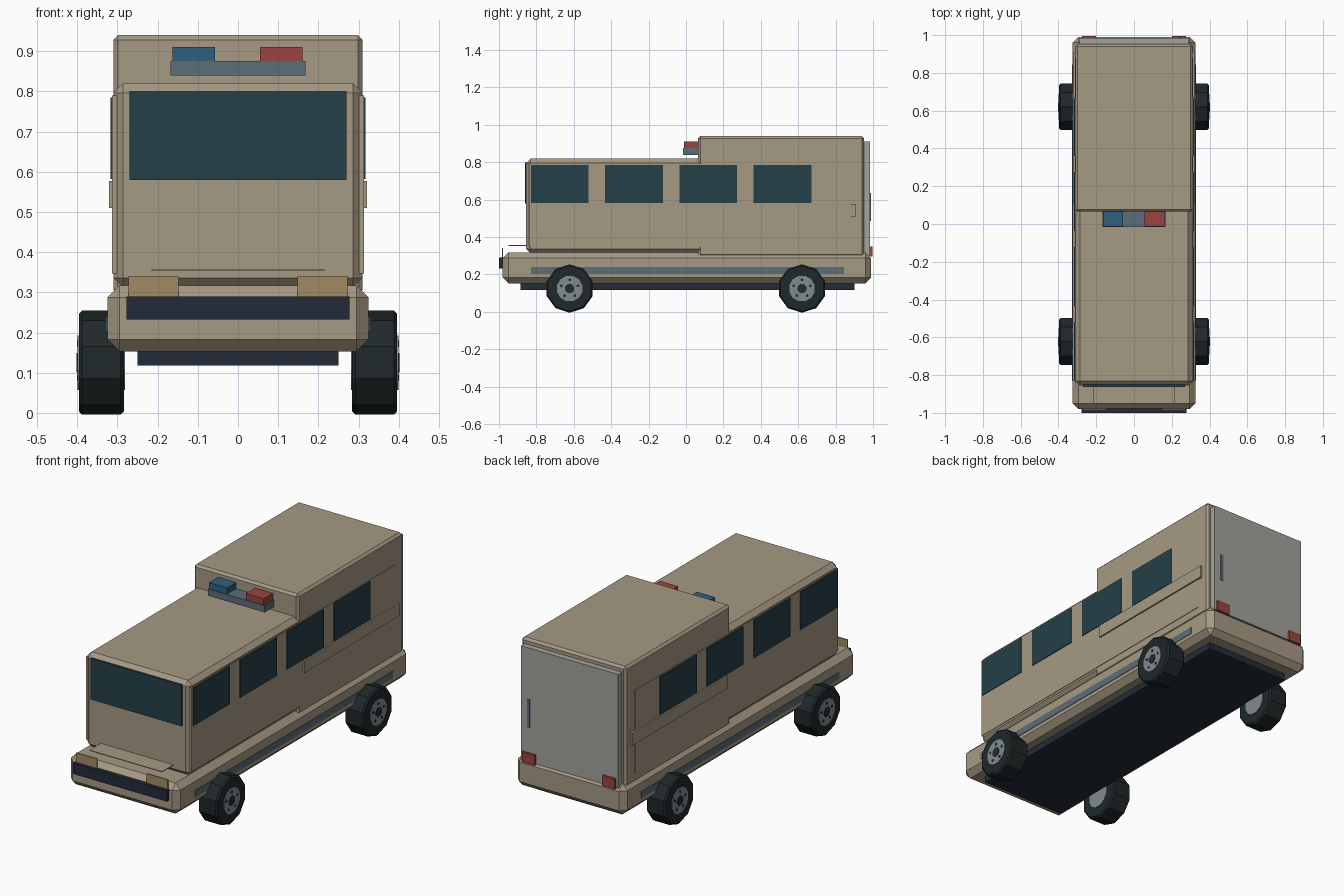
import bpy, bmesh
from math import pi, cos, sin
from mathutils import Matrix

if "Cube" in bpy.data.objects:
    bpy.data.objects.remove(bpy.data.objects["Cube"])


def mat(name, rgb):
    m = bpy.data.materials.new(name)
    m.diffuse_color = (*rgb, 1)
    m.use_nodes = True
    m.node_tree.nodes["Principled BSDF"].inputs["Base Color"].default_value = m.diffuse_color
    return m


TAN = mat("tan_paint", (0.38, 0.32, 0.23))
GLASS = mat("dark_glass", (0.018, 0.05, 0.065))
DARK = mat("dark_trim", (0.016, 0.024, 0.04))
SLATE = mat("slate", (0.11, 0.15, 0.19))
RED = mat("red_lens", (0.32, 0.06, 0.05))
BLUE = mat("blue_lens", (0.027, 0.12, 0.21))
LAMP = mat("lamp", (0.36, 0.26, 0.13))
TYRE = mat("tyre", (0.014, 0.021, 0.023))
HUB = mat("hub", (0.22, 0.26, 0.27))
DOOR = mat("door_grey", (0.36, 0.36, 0.34))


def finish(bm, name, m):
    me = bpy.data.meshes.new(name)
    bm.to_mesh(me)
    bm.free()
    me.materials.append(m)
    ob = bpy.data.objects.new(name, me)
    bpy.context.collection.objects.link(ob)
    return ob


def box(name, m, x, y, z, bevel=0):
    """Box from (min, max) ranges, with optional chamfered edges."""
    bm = bmesh.new()
    bmesh.ops.create_cube(bm, size=1)
    for v in bm.verts:
        for i, (a, b) in enumerate((x, y, z)):
            v.co[i] = b if v.co[i] > 0 else a
    if bevel:
        bmesh.ops.bevel(bm, geom=bm.edges[:], offset=bevel, segments=1, affect='EDGES')
    return finish(bm, name, m)


def pair(name, m, x, y, z):
    """The same box on the right and left sides."""
    box(name + "_right", m, x, y, z)
    box(name + "_left", m, (-x[1], -x[0]), y, z)


def disc(name, m, n, r, x, y, z, depth, bevel=0):
    """Prism with its axis along x and a flat side down."""
    bm = bmesh.new()
    bmesh.ops.create_cone(bm, cap_ends=True, segments=n, radius1=r, radius2=r, depth=depth)
    bmesh.ops.rotate(bm, verts=bm.verts, matrix=Matrix.Rotation(pi / n, 3, 'Z'))
    bmesh.ops.rotate(bm, verts=bm.verts, matrix=Matrix.Rotation(pi / 2, 3, 'Y'))
    if bevel:
        rims = [e for e in bm.edges if abs(e.verts[0].co.x - e.verts[1].co.x) < 1e-4]
        bmesh.ops.bevel(bm, geom=rims, offset=bevel, segments=1, affect='EDGES')
    bmesh.ops.translate(bm, verts=bm.verts, vec=(x, y, z))
    return finish(bm, name, m)


# Body shells
box("lower_body", TAN, (-0.325, 0.325), (-0.98, 0.99), (0.153, 0.317), 0.03)
box("chassis", DARK, (-0.25, 0.25), (-0.885, 0.9), (0.118, 0.17))
box("front_cabin", TAN, (-0.31, 0.31), (-0.855, 0.1), (0.312, 0.82), 0.024)
box("rear_box", TAN, (-0.31, 0.31), (0.065, 0.953), (0.295, 0.94), 0.012)

# Side panels, rails, stripes and windows
pair("side_panel", TAN, (0.30, 0.313), (-0.84, 0.88), (0.347, 0.79))
pair("side_rail", TAN, (0.30, 0.321), (0.105, 0.91), (0.51, 0.577))
pair("side_stripe", SLATE, (0.31, 0.328), (-0.83, 0.845), (0.203, 0.24))
for i in range(4):
    y = -0.83 + 0.397 * i
    pair(f"side_window_{i + 1}", GLASS, (0.305, 0.317), (y, y + 0.31), (0.582, 0.785))

# Front end
box("windshield", GLASS, (-0.27, 0.27), (-0.862, -0.84), (0.58, 0.80))
box("front_bumper", DARK, (-0.278, 0.278), (-1.0, -0.96), (0.232, 0.29))
box("hood_plate", TAN, (-0.215, 0.215), (-0.95, -0.85), (0.353, 0.357))
pair("headlight", LAMP, (0.148, 0.272), (-0.984, -0.978), (0.285, 0.341))

# Rear end
box("rear_door", DOOR, (-0.288, 0.288), (0.953, 0.985), (0.30, 0.91))
box("door_handle", SLATE, (0.235, 0.25), (0.98, 0.99), (0.485, 0.635))
pair("tail_light", RED, (0.2, 0.275), (0.982, 0.996), (0.295, 0.35))

# Roof light bar
box("light_bar_base", SLATE, (-0.168, 0.168), (-0.015, 0.07), (0.84, 0.876))
box("light_bar_blue", BLUE, (-0.163, -0.057), (-0.012, 0.065), (0.875, 0.91))
box("light_bar_red", RED, (0.055, 0.161), (-0.012, 0.065), (0.875, 0.91))

# Wheels with hub, cap and bolts
for side, s in (("right", 1), ("left", -1)):
    for end, y in (("front", -0.622), ("rear", 0.62)):
        n = f"{end}_{side}"
        z = 0.125
        disc(f"tyre_{n}", TYRE, 10, 0.1295, s * 0.34, y, z, 0.112, 0.008)
        disc(f"hub_{n}", HUB, 12, 0.07, s * 0.34, y, z, 0.118)
        disc(f"hub_cap_{n}", DARK, 8, 0.026, s * 0.395, y, z, 0.014)
        for k in range(5):
            a = pi / 2 + k * 2 * pi / 5
            disc(f"bolt_{n}_{k}", DARK, 6, 0.008, s * 0.397, y + 0.047 * cos(a), z + 0.047 * sin(a), 0.008)
